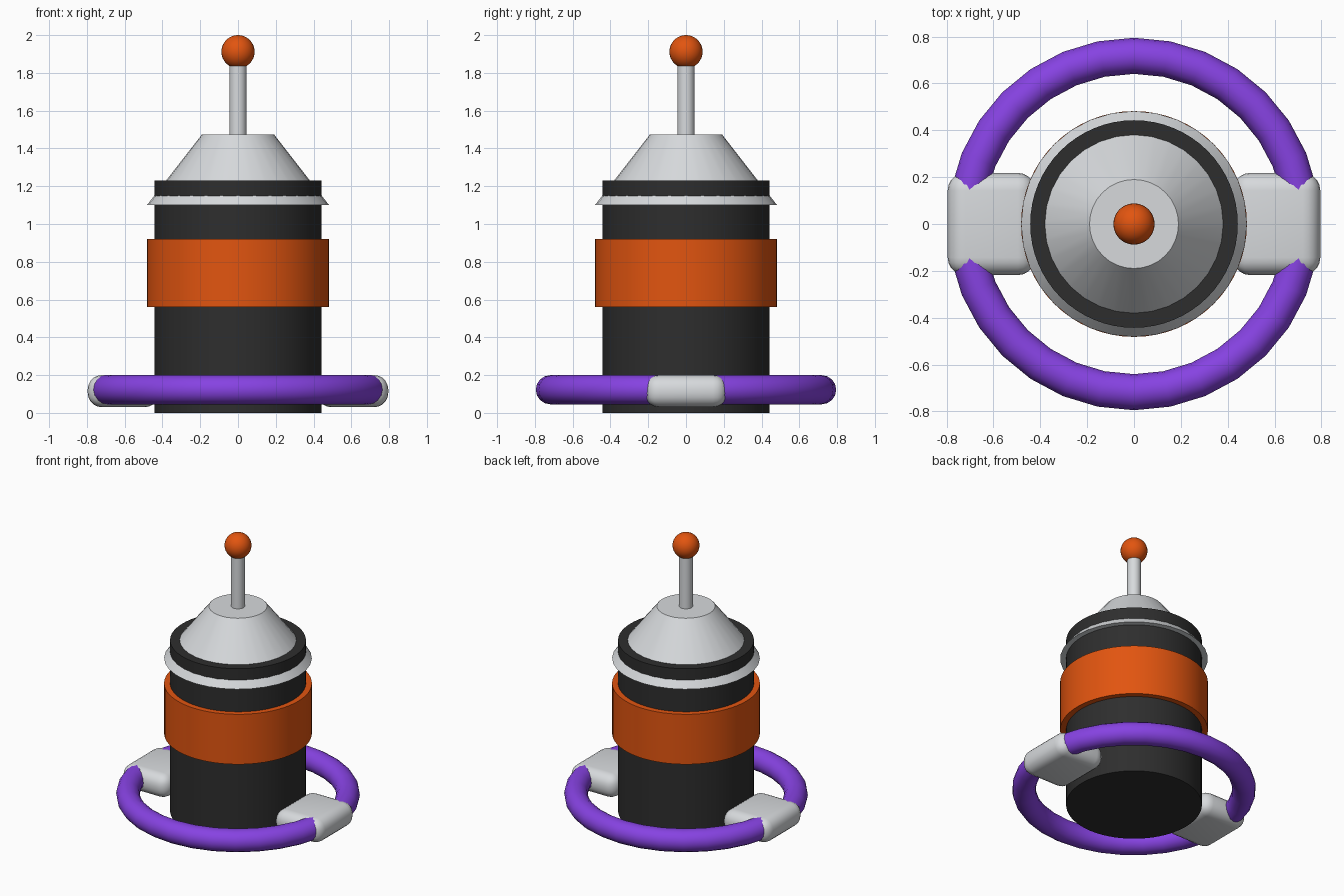
import bpy
from math import radians

cube = bpy.data.objects.get("Cube")
if cube:
    bpy.data.objects.remove(cube, do_unlink=True)


def material(name, rgb):
    m = bpy.data.materials.new(name)
    m.use_nodes = True
    color = (*rgb, 1.0)
    m.diffuse_color = color
    m.node_tree.nodes["Principled BSDF"].inputs["Base Color"].default_value = color
    return m


orange = material("orange", (0.76, 0.09, 0.005))
purple = material("purple", (0.24, 0.055, 0.76))
grey = material("light grey", (0.68, 0.70, 0.72))
black = material("charcoal", (0.027, 0.027, 0.027))


def finish(name, mat, angle=35):
    ob = bpy.context.object
    ob.name = name
    ob.data.materials.append(mat)
    bpy.ops.object.shade_smooth_by_angle(angle=radians(angle))
    return ob


def tapered(name, mat, z0, z1, r0, r1, sides=64):
    bpy.ops.mesh.primitive_cone_add(vertices=sides, radius1=r0, radius2=r1,
                                    depth=z1 - z0, location=(0, 0, (z0 + z1) / 2))
    return finish(name, mat)


# Central stack
tapered("body", black, 0, 1.23, 0.443, 0.443)
tapered("band", orange, 0.56, 0.92, 0.482, 0.482)
tapered("cone_cap", grey, 1.10, 1.475, 0.482, 0.19, 32)
tapered("antenna_rod", grey, 1.45, 1.87, 0.045, 0.045, 32)

# Antenna ball
bpy.ops.mesh.primitive_uv_sphere_add(segments=32, ring_count=16, radius=0.088,
                                     location=(0, 0, 1.912))
finish("antenna_ball", orange)

# Ring around the base
bpy.ops.mesh.primitive_torus_add(major_segments=32, minor_segments=16,
                                 major_radius=0.718, minor_radius=0.077,
                                 location=(0, 0, 0.1225))
finish("ring", purple, 60)

# Rounded brackets joining the ring to the body
for side, label in ((1, "left"), (-1, "right")):
    bpy.ops.mesh.primitive_cube_add(size=1, location=(side * 0.608, 0, 0.115))
    ob = bpy.context.object
    ob.scale = (0.375, 0.436, 0.17)
    bpy.ops.object.transform_apply(location=False, rotation=False, scale=True)
    bevel = ob.modifiers.new("rounding", 'BEVEL')
    bevel.width = 0.075
    bevel.segments = 5
    bpy.ops.object.modifier_apply(modifier=bevel.name)
    finish(label + "_bracket", grey)
